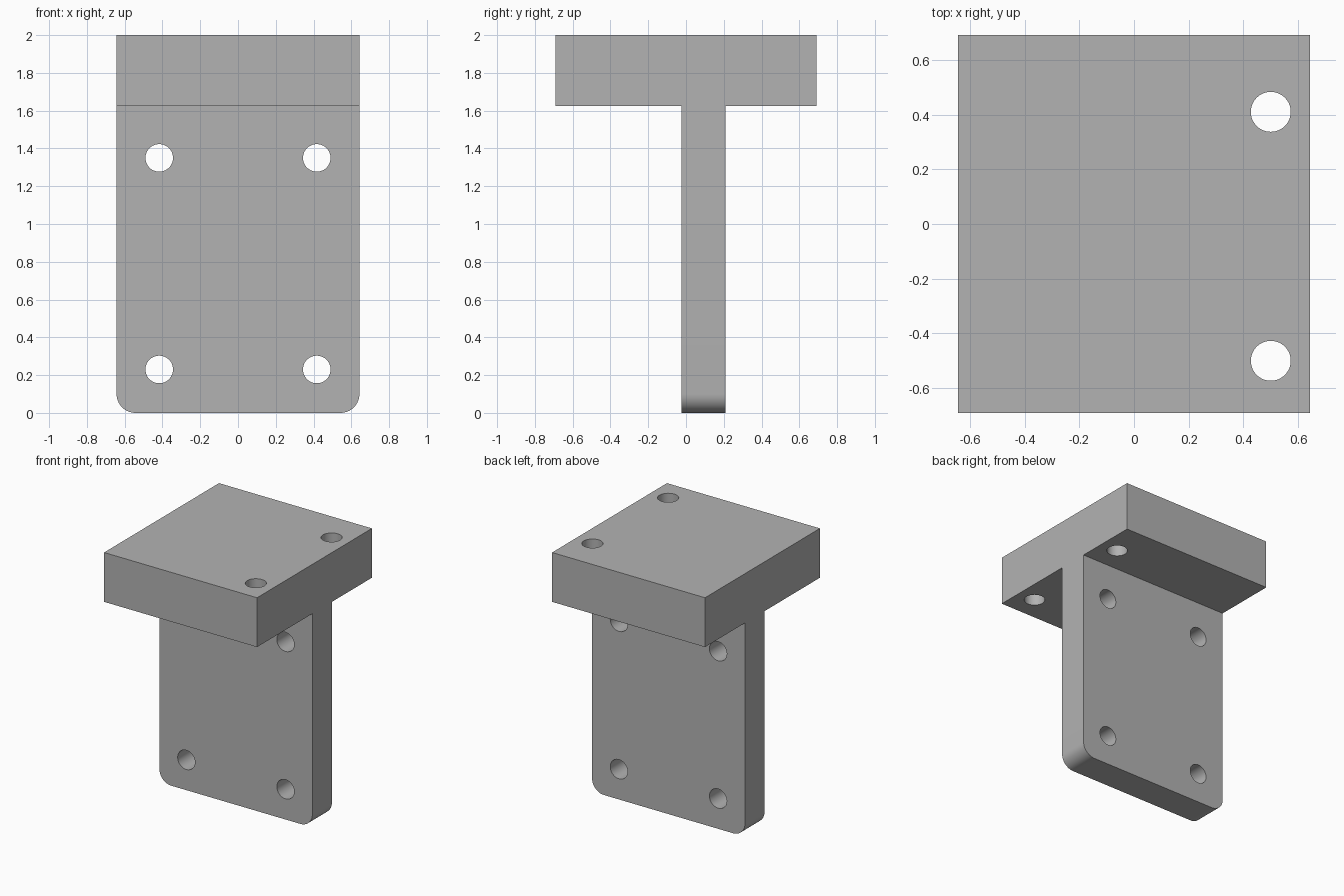
import bpy
import bmesh
from math import pi
from mathutils import Matrix, Vector

if "Cube" in bpy.data.objects:
    bpy.data.objects.remove(bpy.data.objects["Cube"])

HALF_X, HALF_Y = 0.643, 0.69          # flange half sizes
FLANGE_Z, TOP_Z = 1.625, 2.0
WEB_FRONT, WEB_BACK = -0.025, 0.21
CORNER = 0.1
HOLE_RADIUS = 0.073

grey = bpy.data.materials.new("plain grey")
grey.use_nodes = True
colour = (0.45, 0.45, 0.45, 1)
grey.diffuse_color = colour
grey.node_tree.nodes["Principled BSDF"].inputs["Base Color"].default_value = colour


def make_object(name, bm):
    mesh = bpy.data.meshes.new(name)
    bmesh.ops.recalc_face_normals(bm, faces=bm.faces)
    bm.to_mesh(mesh)
    bm.free()
    mesh.materials.append(grey)
    obj = bpy.data.objects.new(name, mesh)
    bpy.context.collection.objects.link(obj)
    return obj


# T-shaped profile extruded across the width
profile = [(WEB_FRONT, 0), (WEB_BACK, 0), (WEB_BACK, FLANGE_Z), (HALF_Y, FLANGE_Z),
           (HALF_Y, TOP_Z), (-HALF_Y, TOP_Z), (-HALF_Y, FLANGE_Z), (WEB_FRONT, FLANGE_Z)]
bm = bmesh.new()
face = bm.faces.new([bm.verts.new((-HALF_X, y, z)) for y, z in profile])
extruded = bmesh.ops.extrude_face_region(bm, geom=[face])["geom"]
bmesh.ops.translate(bm, vec=Vector((2 * HALF_X, 0, 0)),
                    verts=[v for v in extruded if isinstance(v, bmesh.types.BMVert)])

# Rounded lower corners of the upright plate
corners = [e for e in bm.edges if all(v.co.z < 0.01 for v in e.verts)
           and abs(e.verts[0].co.x - e.verts[1].co.x) < 0.01]
bmesh.ops.bevel(bm, geom=corners, offset=CORNER, segments=10, profile=0.5, affect='EDGES')
bracket = make_object("t_bracket", bm)

# Bolt holes: four through the upright plate, two through the flange
holes = [((x, 0.09, z), Matrix.Rotation(pi / 2, 4, 'X'))
         for x in (-0.417, 0.417) for z in (0.23, 1.35)]
holes += [((0.5, y, 1.8), Matrix.Identity(4)) for y in (-0.5, 0.41)]
bm = bmesh.new()
for place, turn in holes:
    bmesh.ops.create_cone(bm, cap_ends=True, segments=48, radius1=HOLE_RADIUS,
                          radius2=HOLE_RADIUS, depth=0.6,
                          matrix=Matrix.Translation(place) @ turn)
cutter = make_object("hole_cutter", bm)
cutter.hide_render = True

cut = bracket.modifiers.new("bolt_holes", 'BOOLEAN')
cut.operation = 'DIFFERENCE'
cut.solver = 'EXACT'
cut.object = cutter

bpy.ops.object.select_all(action='DESELECT')
bracket.select_set(True)
bpy.context.view_layer.objects.active = bracket
bpy.ops.object.modifier_apply(modifier=cut.name)
bpy.data.objects.remove(cutter)
bpy.ops.object.shade_smooth_by_angle(angle=pi / 6)
